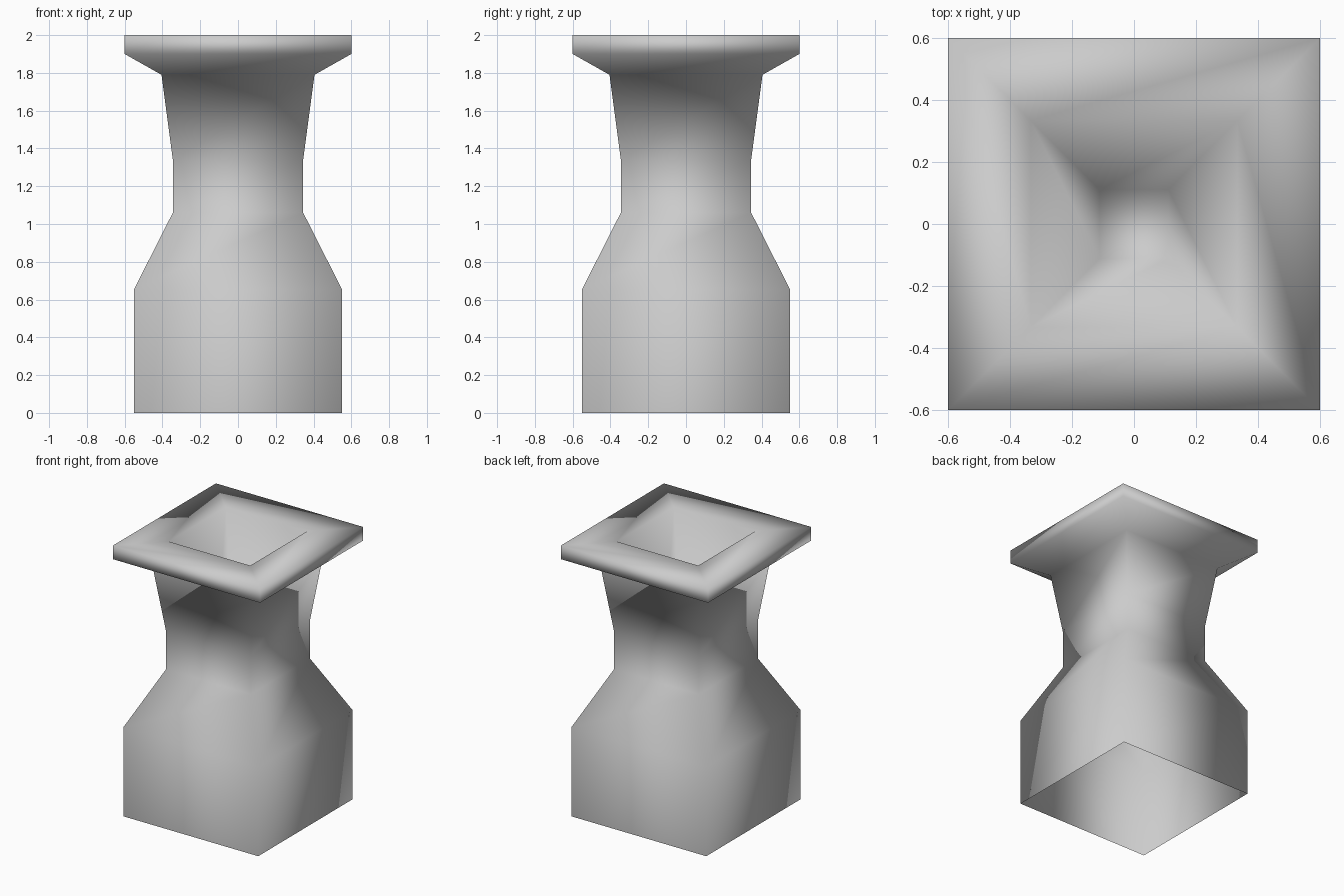
import bpy
import bmesh

old = bpy.data.objects.get("Cube")
if old:
    bpy.data.objects.remove(old, do_unlink=True)

# Plain grey material
GREY = (0.6, 0.6, 0.6, 1.0)
mat = bpy.data.materials.new("plain_grey")
mat.use_nodes = True
mat.diffuse_color = GREY
bsdf = next(n for n in mat.node_tree.nodes if n.type == "BSDF_PRINCIPLED")
bsdf.inputs["Base Color"].default_value = GREY

# Half width and height of each square ring, from the open foot,
# over the rim and down into the tapered well
PROFILE = [
    (0.55, 0.0), (0.55, 0.655),      # body
    (0.345, 1.06), (0.345, 1.34),    # shoulder and neck
    (0.405, 1.79),                   # flared neck
    (0.6, 1.9), (0.6, 2.0),          # rim
    (0.333, 2.0), (0.111, 1.0),      # well
]
CORNERS = [(-1, -1), (1, -1), (1, 1), (-1, 1)]

bm = bmesh.new()
rings = [[bm.verts.new((sx * r, sy * r, z)) for sx, sy in CORNERS]
         for r, z in PROFILE]

# Bridge neighbouring rings, then close the floor of the well
for low, high in zip(rings, rings[1:]):
    for i in range(4):
        j = (i + 1) % 4
        bm.faces.new((low[i], low[j], high[j], high[i]))
bm.faces.new(rings[-1])

for face in bm.faces:
    face.smooth = True

mesh = bpy.data.meshes.new("square_vase")
bm.to_mesh(mesh)
bm.free()
mesh.materials.append(mat)
vase = bpy.data.objects.new("square_vase", mesh)
bpy.context.collection.objects.link(vase)
